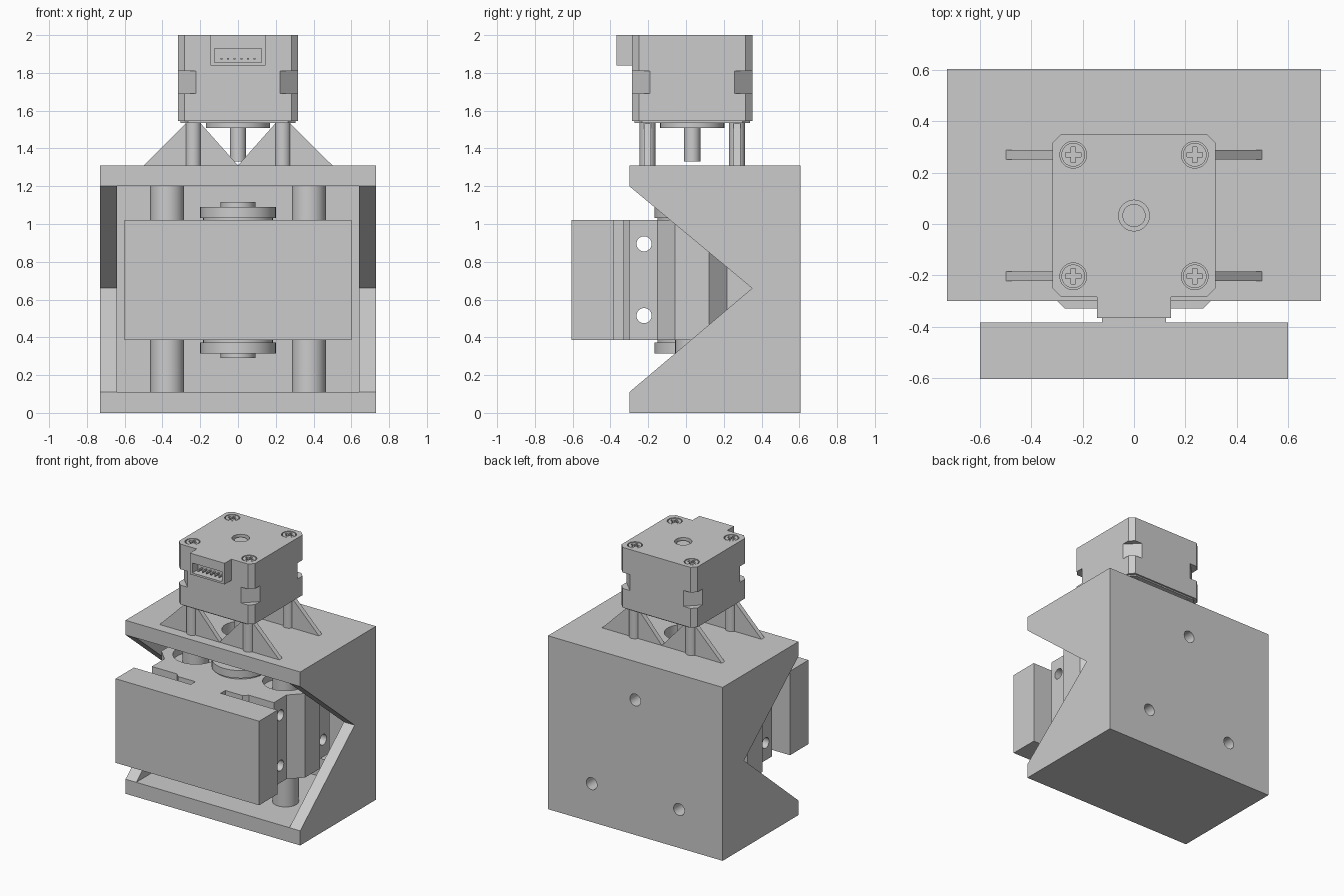
import bpy, bmesh, math
from mathutils import Matrix, Vector

cube = bpy.data.objects.get("Cube")
if cube:
    bpy.data.objects.remove(cube)

GREY = (0.6, 0.6, 0.6, 1)
mat = bpy.data.materials.new("light_grey")
mat.use_nodes = True
mat.diffuse_color = GREY
mat.node_tree.nodes["Principled BSDF"].inputs["Base Color"].default_value = GREY

CY = 0.033        # y of the drive axis
BOLT = 0.237      # motor bolt offset from the axis
ROD_X = 0.375
AXES = {"x": Matrix.Rotation(math.pi / 2, 4, "Y"),
        "y": Matrix.Rotation(math.pi / 2, 4, "X"), "z": Matrix()}


def finish(name, bm, smooth=False):
    bmesh.ops.recalc_face_normals(bm, faces=bm.faces)
    mesh = bpy.data.meshes.new(name)
    bm.to_mesh(mesh)
    bm.free()
    mesh.materials.append(mat)
    ob = bpy.data.objects.new(name, mesh)
    bpy.context.collection.objects.link(ob)
    if smooth:
        shade(ob)
    return ob


def shade(ob):
    bpy.ops.object.select_all(action="DESELECT")
    ob.select_set(True)
    bpy.context.view_layer.objects.active = ob
    bpy.ops.object.shade_smooth_by_angle(angle=math.radians(30))


def box(name, x, y, z):
    bm = bmesh.new()
    bmesh.ops.create_cube(bm, size=1)
    for v in bm.verts:
        v.co = [lo + (c + 0.5) * (hi - lo) for c, (lo, hi) in zip(v.co, (x, y, z))]
    return finish(name, bm)


def cylinder(name, centre, radius, length, axis="z", sides=40):
    bm = bmesh.new()
    bmesh.ops.create_cone(bm, cap_ends=True, segments=sides, radius1=radius,
                          radius2=radius, depth=length,
                          matrix=Matrix.Translation(centre) @ AXES[axis])
    return finish(name, bm, True)


def upright(name, x, y, radius, z0, z1):
    return cylinder(name, (x, y, (z0 + z1) / 2), radius, z1 - z0)


def prism(name, points, axis, lo, hi):
    """Extrude a 2D outline along an axis."""
    place = {"x": lambda a, b: (lo, a, b), "y": lambda a, b: (a, lo, b),
             "z": lambda a, b: (a, b, lo)}[axis]
    bm = bmesh.new()
    face = bm.faces.new([bm.verts.new(place(*p)) for p in points])
    new = bmesh.ops.extrude_face_region(bm, geom=[face])["geom"]
    shift = Vector([(hi - lo) * (axis == a) for a in "xyz"])
    bmesh.ops.translate(bm, vec=shift, verts=[g for g in new if isinstance(g, bmesh.types.BMVert)])
    return finish(name, bm)


def cut(ob, cutters):
    for c in cutters:
        mod = ob.modifiers.new("cut", "BOOLEAN")
        mod.operation, mod.solver, mod.object = "DIFFERENCE", "EXACT", c
    graph = bpy.context.evaluated_depsgraph_get()
    mesh = bpy.data.meshes.new_from_object(ob.evaluated_get(graph))
    ob.modifiers.clear()
    ob.data = mesh
    for c in cutters:
        bpy.data.objects.remove(c)
    shade(ob)


def chamfered(half, c):
    """Square outline with cut corners, centred on the drive axis."""
    k = half - c
    pts = [(half, -k), (half, k), (k, half), (-k, half),
           (-half, k), (-half, -k), (-k, -half), (k, -half)]
    return [(x, y + CY) for x, y in pts]


# Housing: notched side profile, hollowed from the front
housing = prism("housing", [(-0.3, 0), (-0.3, 0.11), (0.35, 0.66), (-0.3, 1.2),
                            (-0.3, 1.31), (0.605, 1.31), (0.605, 0)], "x", -0.73, 0.73)
cut(housing, [box("cavity", (-0.64, 0.64), (-1, 0.5), (0.11, 1.2)),
              upright("shaft_hole", 0, CY, 0.13, 1.1, 1.4)]
    + [cylinder("mount_hole", (x, 0.6, z), 0.045, 0.5, "y")
       for x, z in ((0, 1.02), (0.365, 0.29), (-0.365, 0.29))])

# Carriage: bearing block with a neck to the front plate
quarter = [(0.27, 0.363), (0.3, 0.333), (0.51, 0.333), (0.51, 0.183), (0.6, 0.09)]
front = [(x, CY - d) for x, d in quarter]
back = [(x, CY + d) for x, d in reversed(quarter)]
right = [(0.125, -0.4), (0.125, -0.33)] + front + back
outline = right + [(-x, y) for x, y in reversed(right)]
carriage = prism("carriage", outline, "z", 0.385, 1.02)
cut(carriage, [upright("bore", s * ROD_X, CY, 0.158, 0.2, 1.2) for s in (-1, 1)]
    + [cylinder("cross_hole", (0, CY + s * 0.255, z), 0.04, 2, "x")
       for s in (-1, 1) for z in (0.515, 0.895)])
box("front_plate", (-0.6, 0.6), (-0.605, -0.385), (0.385, 1.02))

# Guide rods and their bearings
for s, side in ((-1, "right"), (1, "left")):
    upright(side + "_rod", s * ROD_X, CY, 0.09, 0.11, 1.2)
    upright(side + "_bearing", s * ROD_X, CY, 0.158, 0.44, 0.965)

# Flanged nuts above and below the carriage
for label, s in (("upper", 1), ("lower", -1)):
    for part, r, a, b in (("collar", 0.185, 0.31, 0.33), ("flange", 0.2, 0.33, 0.388),
                          ("hub", 0.092, 0.388, 0.413)):
        z0, z1 = sorted((0.703 + s * a, 0.703 + s * b))
        upright(label + "_nut_" + part, 0, CY, r, z0, z1)

# Motor stand: posts with triangular ribs either side
for sx in (-1, 1):
    for sy in (-1, 1):
        x, y = sx * BOLT, CY + sy * BOLT
        upright("post", x, y, 0.042, 1.31, 1.54)
        prism("rib", [(0, 1.31), (sx * 0.2, 1.535), (sx * 0.275, 1.535), (sx * 0.5, 1.31)],
              "y", y - 0.018, y + 0.018)

# Motor body in three layers, the middle one with deeper corners
prism("motor_base", chamfered(0.305, 0.04), "z", 1.535, 1.545)
prism("motor_lower", chamfered(0.318, 0.035), "z", 1.545, 1.69)
prism("motor_core", chamfered(0.318, 0.095), "z", 1.69, 1.81)
motor = prism("motor_upper", chamfered(0.318, 0.035), "z", 1.81, 2)
bolts = [(sx * BOLT, CY + sy * BOLT) for sx in (-1, 1) for sy in (-1, 1)]
cut(motor, [upright("recess", x, y, 0.052, 1.975, 2.1) for x, y in bolts]
    + [upright("rear_bore", 0, CY, 0.06, 1.96, 2.1)])
upright("rear_shaft", 0, CY, 0.045, 1.95, 1.985)
upright("pilot_boss", 0, CY, 0.17, 1.508, 1.535)
upright("motor_shaft", 0, CY, 0.043, 1.33, 1.51)

# Cross-slotted screw heads
for x, y in bolts:
    head = upright("screw_head", x, y, 0.046, 1.97, 1.998)
    cut(head, [box("slot", (x - a, x + a), (y - b, y + b), (1.983, 2.1))
               for a, b in ((0.03, 0.009), (0.009, 0.03))])

# Connector socket with pins
socket = box("connector", (-0.145, 0.145), (-0.367, -0.28), (1.84, 2))
cut(socket, [box("opening", (-0.125, 0.125), (-0.5, -0.3), (1.855, 1.93))])
for i in range(6):
    px = (i - 2.5) * 0.035
    box("pin", (px - 0.005, px + 0.005), (-0.35, -0.29), (1.87, 1.88))
